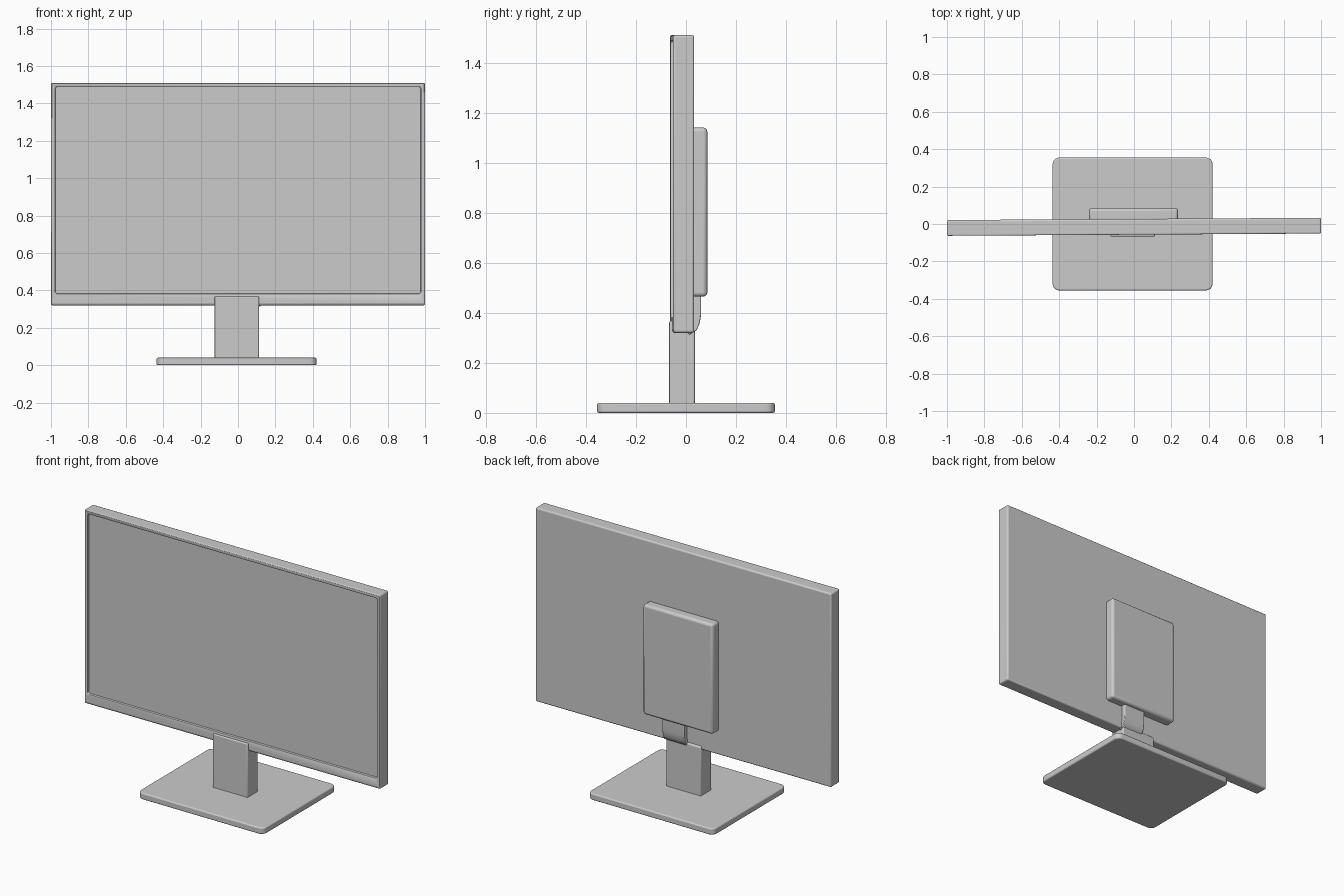
import bpy, bmesh, math

cube = bpy.data.objects.get("Cube")
if cube:
    bpy.data.objects.remove(cube)

grey = bpy.data.materials.new("plain_grey")
grey.use_nodes = True
colour = (0.6, 0.6, 0.6, 1)
grey.diffuse_color = colour
grey.node_tree.nodes["Principled BSDF"].inputs["Base Color"].default_value = colour


def finish(name, bm, bevel, segments=3):
    """Turn a bmesh into a bevelled, smooth shaded object."""
    bmesh.ops.recalc_face_normals(bm, faces=bm.faces)
    mesh = bpy.data.meshes.new(name)
    bm.to_mesh(mesh)
    bm.free()
    ob = bpy.data.objects.new(name, mesh)
    bpy.context.collection.objects.link(ob)
    mesh.materials.append(grey)
    mod = ob.modifiers.new("soft_edges", "BEVEL")
    mod.width, mod.segments = bevel, segments
    mod.limit_method, mod.angle_limit = "ANGLE", math.radians(40)
    bpy.ops.object.select_all(action="DESELECT")
    ob.select_set(True)
    bpy.context.view_layer.objects.active = ob
    bpy.ops.object.shade_smooth_by_angle(angle=math.radians(35))
    return ob


def box(low, high):
    """Box between two opposite corners."""
    bm = bmesh.new()
    bmesh.ops.create_cube(bm, size=1)
    for v in bm.verts:
        v.co = [high[i] if v.co[i] > 0 else low[i] for i in range(3)]
    return bm


def side_profile(points, x0, x1):
    """Side outline (y, z) extruded across x."""
    bm = bmesh.new()
    face = bm.faces.new([bm.verts.new((x0, y, z)) for y, z in points])
    new = bmesh.ops.extrude_face_region(bm, geom=[face])["geom"]
    bmesh.ops.translate(bm, vec=(x1 - x0, 0, 0),
                        verts=[g for g in new if isinstance(g, bmesh.types.BMVert)])
    return bm


# Display panel with a recessed screen, turned very slightly on the stand
bm = box((-1, -0.057, 0.32), (1, 0.027, 1.51))
bm.faces.ensure_lookup_table()
front = min(bm.faces, key=lambda f: f.calc_center_median().y)
bmesh.ops.inset_region(bm, faces=[front], thickness=0.03)
for v in front.verts:
    if v.co.z < 0.5:
        v.co.z = 0.382
bmesh.ops.inset_region(bm, faces=[front], thickness=0.003)
for v in front.verts:
    v.co.y += 0.012
panel = finish("display_panel", bm, 0.009)
panel.modifiers["soft_edges"].angle_limit = math.radians(80)
panel.rotation_euler.z = 0.006

# Housing on the back of the panel
finish("rear_housing", box((-0.24, 0.015, 0.465), (0.235, 0.085, 1.14)), 0.015)

# Curved bracket between housing and post
bracket = [(0.03, 0.48), (0.06, 0.48), (0.06, 0.39), (0.054, 0.355),
           (0.042, 0.33), (0.012, 0.312), (0.0, 0.33), (0.03, 0.365)]
finish("hinge_bracket", side_profile(bracket, -0.03, 0.12), 0.004, 2)

# Post gripping the lower edge of the panel
post = [(-0.067, 0.03), (0.035, 0.03), (0.035, 0.335), (0.0, 0.368), (-0.067, 0.368)]
finish("stand_post", side_profile(post, -0.125, 0.112), 0.006)

# Base plate with rounded corners
bm = box((-0.435, -0.355, 0), (0.42, 0.355, 0.04))
corners = [e for e in bm.edges if abs(e.verts[0].co.z - e.verts[1].co.z) > 0.01]
bmesh.ops.bevel(bm, geom=corners, offset=0.035, segments=6, profile=0.5, affect="EDGES")
finish("base_plate", bm, 0.007)
